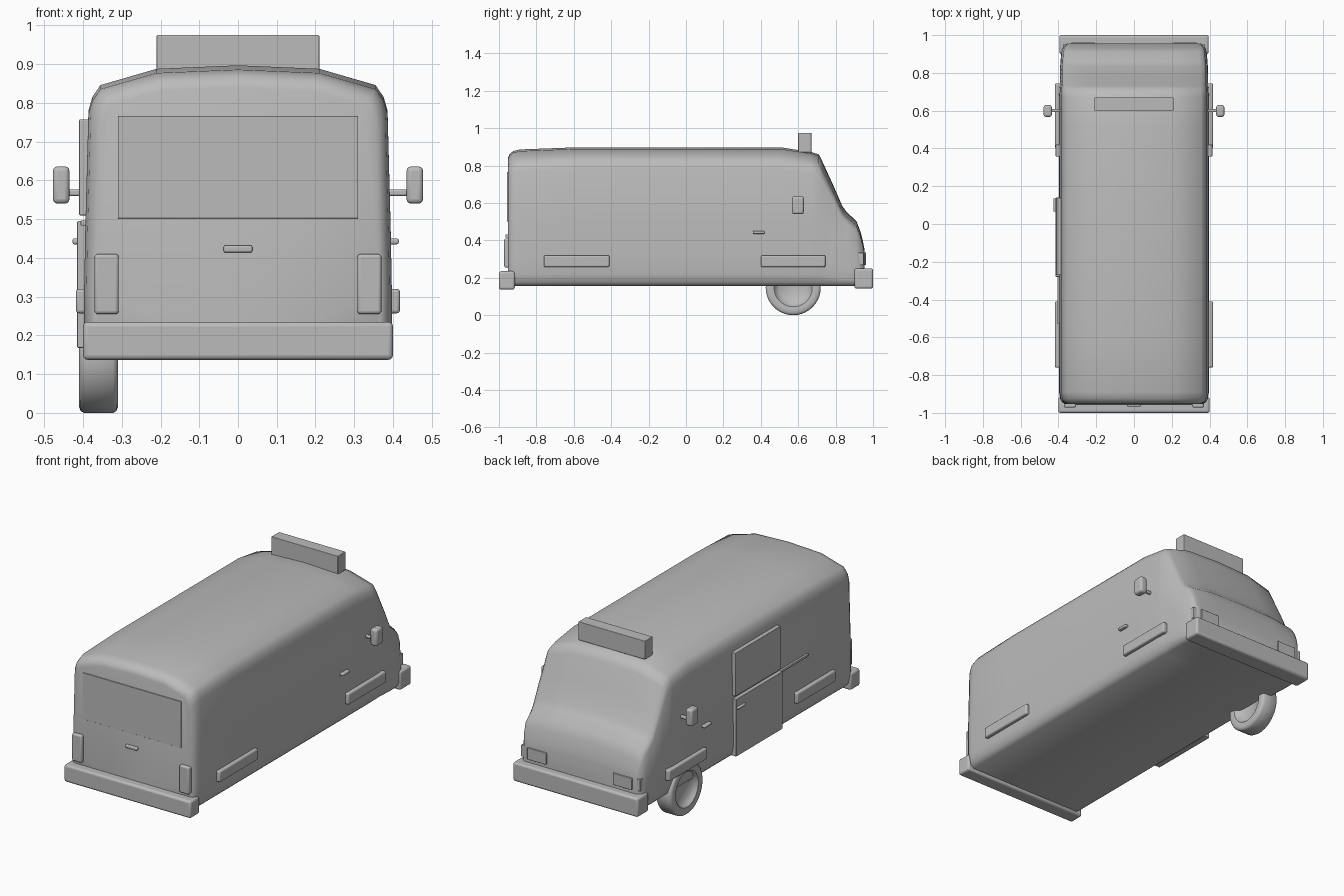
import bpy, bmesh, math

cube = bpy.data.objects.get("Cube")
if cube:
    bpy.data.objects.remove(cube, do_unlink=True)

grey = bpy.data.materials.new("plain grey")
grey.use_nodes = True
grey.diffuse_color = (0.5, 0.5, 0.5, 1)
grey.node_tree.nodes["Principled BSDF"].inputs["Base Color"].default_value = (0.5, 0.5, 0.5, 1)


def finish(name, bm, bevel=0.0, angle=40):
    bmesh.ops.recalc_face_normals(bm, faces=bm.faces[:])
    mesh = bpy.data.meshes.new(name)
    bm.to_mesh(mesh)
    bm.free()
    mesh.materials.append(grey)
    obj = bpy.data.objects.new(name, mesh)
    bpy.context.collection.objects.link(obj)
    if bevel:
        mod = obj.modifiers.new("rounded edges", 'BEVEL')
        mod.width, mod.segments = bevel, 3
    bpy.ops.object.select_all(action='DESELECT')
    obj.select_set(True)
    bpy.context.view_layer.objects.active = obj
    bpy.ops.object.shade_smooth_by_angle(angle=math.radians(angle))
    return obj


def box(name, xs, ys, zs, bevel=0.006):
    bm = bmesh.new()
    bmesh.ops.create_cube(bm, size=1)
    for v in bm.verts:
        for i, (lo, hi) in enumerate((xs, ys, zs)):
            v.co[i] = lo if v.co[i] < 0 else hi
    return finish(name, bm, bevel)


def pair(name, xs, ys, zs, bevel=0.006):
    box("left_" + name, xs, ys, zs, bevel)
    box("right_" + name, (-xs[1], -xs[0]), ys, zs, bevel)


# Body shell: one half cross-section lofted along the length
FLOOR, ROOF = 0.155, 0.897
section = [(0, FLOOR), (0.365, FLOOR), (0.388, 0.175), (0.397, 0.22), (0.397, 0.32),
           (0.394, 0.48), (0.386, 0.78), (0.376, 0.815), (0.355, 0.846),
           (0.21, 0.888), (0, ROOF)]
stations = [  # y, top height, width factor
    (-0.952, 0.84, 0.92), (-0.945, 0.86, 0.955), (-0.925, 0.877, 0.985), (-0.89, 0.886, 1),
    (-0.6, ROOF, 1), (0.51, ROOF, 1), (0.67, 0.872, 1), (0.71, 0.86, 0.995),
    (0.73, 0.82, 0.99), (0.785, 0.70, 0.99), (0.835, 0.585, 0.985), (0.86, 0.55, 0.98),
    (0.91, 0.505, 0.97), (0.932, 0.45, 0.955), (0.947, 0.39, 0.93), (0.955, 0.35, 0.89)]
outline = section + [(-x, z) for x, z in section[-2:0:-1]]
bm = bmesh.new()
rings = []
for y, top, width in stations:
    squash = (top - FLOOR) / (ROOF - FLOOR)
    rings.append([bm.verts.new((x * width, y, FLOOR + (z - FLOOR) * squash))
                  for x, z in outline])
for a, b in zip(rings, rings[1:]):
    for i in range(len(outline)):
        j = (i + 1) % len(outline)
        bm.faces.new((a[i], a[j], b[j], b[i]))
bm.faces.new(rings[0])
bm.faces.new(rings[-1])
finish("body_shell", bm, angle=55)

# Bumpers and roof bar
box("tail_bumper", (-0.4, 0.4), (-1, -0.915), (0.137, 0.235), 0.012)
box("nose_bumper", (-0.395, 0.395), (0.9, 1), (0.142, 0.25), 0.012)
box("roof_light_bar", (-0.21, 0.21), (0.6, 0.67), (0.87, 0.975), 0.003)

# Tail details
box("tail_window", (-0.31, 0.31), (-0.957, -0.94), (0.502, 0.766), 0.001)
box("tail_handle", (-0.037, 0.037), (-0.966, -0.945), (0.414, 0.432), 0.005)
pair("tail_light", (0.308, 0.37), (-0.972, -0.93), (0.255, 0.41), 0.008)

# Nose lights
pair("headlight", (0.21, 0.33), (0.93, 0.962), (0.268, 0.335), 0.003)
pair("corner_light", (0.35, 0.377), (0.915, 0.95), (0.268, 0.335), 0.003)

# Side strips, door handles and mirrors
pair("rear_side_strip", (0.385, 0.418), (-0.76, -0.41), (0.257, 0.32), 0.008)
pair("front_side_strip", (0.385, 0.418), (0.4, 0.745), (0.257, 0.32), 0.008)
pair("door_handle", (0.385, 0.415), (0.357, 0.42), (0.435, 0.45), 0.005)
pair("mirror", (0.435, 0.478), (0.567, 0.63), (0.54, 0.636), 0.012)
pair("mirror_arm", (0.38, 0.44), (0.592, 0.61), (0.56, 0.577), 0.005)

# Sliding door on the right side
box("sliding_door_lower", (-0.415, -0.38), (-0.28, 0.14), (0.168, 0.495), 0.003)
box("sliding_door_window", (-0.41, -0.37), (-0.27, 0.14), (0.51, 0.757), 0.003)
box("sliding_door_handle", (-0.427, -0.405), (0.065, 0.135), (0.435, 0.45), 0.005)
box("sliding_door_rail", (-0.406, -0.38), (-0.53, -0.28), (0.483, 0.497), 0.003)

# Single wheel: spun tyre profile with a dished hub on both faces
half = [(0.018, 0), (0.02, 0.075), (0.035, 0.092), (0.048, 0.102), (0.05, 0.115),
        (0.05, 0.132), (0.046, 0.142), (0.038, 0.147)]
profile = half + [(-x, r) for x, r in reversed(half)]
bm = bmesh.new()
verts = [bm.verts.new((-0.36 + x, 0.573, 0.147 + r)) for x, r in profile]
edges = [bm.edges.new(pr) for pr in zip(verts, verts[1:])]
bmesh.ops.spin(bm, geom=verts + edges, cent=(-0.36, 0.573, 0.147), axis=(1, 0, 0),
               angle=math.tau, steps=40)
bmesh.ops.remove_doubles(bm, verts=bm.verts[:], dist=0.0005)
finish("wheel", bm)
